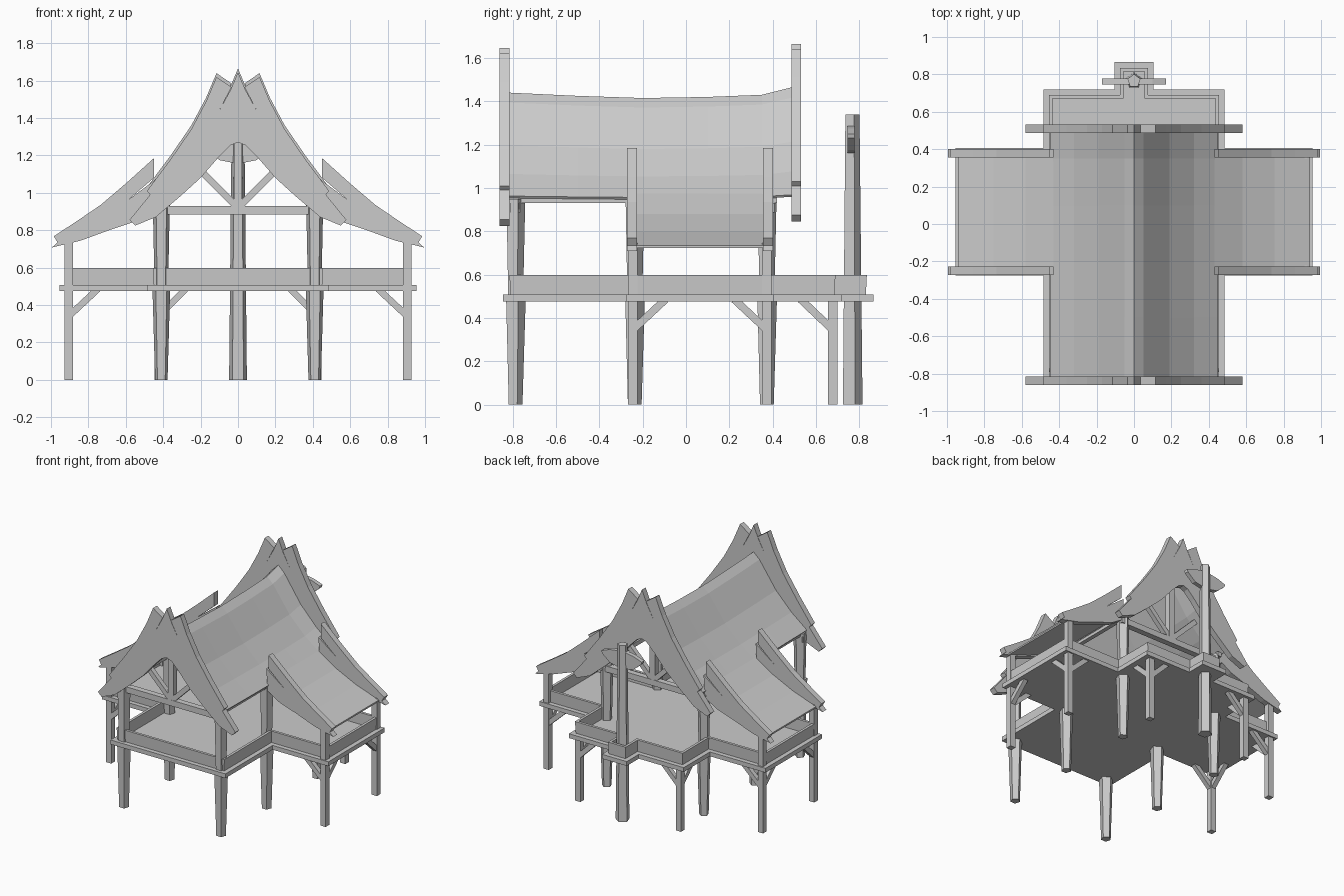
import bpy, bmesh, math
from mathutils import Vector

if "Cube" in bpy.data.objects:
    bpy.data.objects.remove(bpy.data.objects["Cube"])


def make(name, verts, faces):
    me = bpy.data.meshes.new(name)
    me.from_pydata([tuple(v) for v in verts], [], faces)
    bm = bmesh.new()
    bm.from_mesh(me)
    bmesh.ops.recalc_face_normals(bm, faces=bm.faces)
    bm.to_mesh(me)
    bm.free()
    ob = bpy.data.objects.new(name, me)
    bpy.context.collection.objects.link(ob)
    return ob


def prism(name, a, b, cap=True):
    """Join two matching closed loops."""
    n = len(a)
    faces = [(i, (i + 1) % n, n + (i + 1) % n, n + i) for i in range(n)]
    if cap:
        faces += [tuple(range(n)), tuple(range(n, 2 * n))]
    return make(name, list(a) + list(b), faces)


def plate(name, top, bottom, y0, y1, s=1, dz=0):
    """Curved board between an upper and lower edge in the xz plane."""
    n = len(top)
    v = [(s * x, y, z + dz) for y in (y0, y1) for edge in (top, bottom) for x, z in edge]
    f = []
    for i in range(n - 1):
        f += [(i, i + 1, n + i + 1, n + i), (2*n + i, 2*n + i + 1, 3*n + i + 1, 3*n + i),
              (i, i + 1, 2*n + i + 1, 2*n + i), (n + i, n + i + 1, 3*n + i + 1, 3*n + i)]
    f += [(0, n, 3*n, 2*n), (n - 1, 2*n - 1, 4*n - 1, 3*n - 1)]
    return make(name, v, f)


def bar(name, p, q, w):
    """Square bar from p to q."""
    p, q = Vector(p), Vector(q)
    d = (q - p).normalized()
    ref = Vector((0, 0, 1)) if abs(d.z) < 0.95 else Vector((0, 1, 0))
    u = d.cross(ref).normalized() * w / 2
    t = d.cross(u).normalized() * w / 2
    offs = [u + t, u - t, -u - t, -u + t]
    return prism(name, [p + o for o in offs], [q + o for o in offs])


def post(name, x, y, z0, z1, r0, r1):
    """Tapered five-sided post."""
    ring = lambda r, z: [(x + r * math.sin(math.tau * k / 5), y + r * math.cos(math.tau * k / 5), z)
                         for k in range(5)]
    return prism(name, ring(r0, z0), ring(r1, z1))


# Stepped floor outline
half = [(.485, -.845), (.485, -.275), (.955, -.275), (.955, .405),
        (.485, .405), (.485, .72), (.105, .72), (.105, .865)]
outline = half + [(-x, y) for x, y in reversed(half)]


def inset(d, z):
    out, n = [], len(outline)
    for i in range(n):
        p, c, q = (Vector(outline[k % n]) for k in (i - 1, i, i + 1))
        d1, d2 = (c - p).normalized(), (q - c).normalized()
        out.append((c.x - d * (d1.y + d2.y), c.y + d * (d1.x + d2.x), z))
    return out


prism("floor", inset(0, .475), inset(0, .508))
loops = [inset(.035, .5), inset(.03, .598), inset(.05, .598), inset(.05, .5)]
n = len(outline)
make("low_wall", sum(loops, []), [(k*n + i, k*n + (i + 1) % n, ((k + 1) % 4)*n + (i + 1) % n, ((k + 1) % 4)*n + i)
                                  for k in range(4) for i in range(n)])

# Profiles of the roofs and their gable boards (x, z)
main_roof = [(0, 1.43), (.05, 1.385), (.19, 1.19), (.32, 1.06), (.45, .96)]
wing_roof = [(.43, .975), (.58, .88), (.75, .80), (.94, .735)]
gable_top = [(0, 1.665), (.04, 1.57), (.1, 1.46), (.2, 1.31), (.32, 1.175), (.47, 1.01), (.58, .875)]
gable_low = [(0, 1.29), (.04, 1.275), (.1, 1.215), (.2, 1.1), (.31, 1.0), (.44, .89), (.55, .845)]
cap_top = [(.115, 1.64), (.17, 1.51), (.25, 1.36), (.36, 1.2), (.487, 1.03)]
cap_low = [(.035, 1.585), (.1, 1.46), (.2, 1.31), (.32, 1.175), (.457, .995)]
wing_cap_top = [(.45, 1.185), (.6, 1.05), (.735, .935), (.86, .85), (.985, .768)]
wing_cap_low = [(.45, 1.08), (.59, .96), (.72, .865), (.85, .795), (.965, .735)]
wing_low = [(.44, .91), (.54, .85), (.69, .80), (.84, .745), (.995, .708)]

# Sagging main roof
ys = [(-.82, .01), (-.5, -.005), (-.2, -.015), (.1, -.01), (.35, 0), (.49, .035)]
prof = [(-x, z) for x, z in reversed(main_roof[1:])] + main_roof
m = len(prof)
verts = [(x, y, z + dz * (1 - abs(x) / .6)) for y, dz in ys for x, z in prof]
roof = make("main_roof", verts, [(j*m + i, j*m + i + 1, (j + 1)*m + i + 1, (j + 1)*m + i)
                                 for j in range(len(ys) - 1) for i in range(m - 1)])
mod = roof.modifiers.new("thickness", 'SOLIDIFY')
mod.thickness = .012
mod.offset = -1

for s, side in ((-1, "left"), (1, "right")):
    # Gable boards at both ends, with outer caps
    for y0, y1, dz, end in ((-.86, -.815, -.02, "front"), (.487, .532, 0, "back")):
        plate(f"{end}_{side}_gable_board", gable_top, gable_low, y0, y1, s, dz)
        plate(f"{end}_{side}_gable_cap", cap_top, cap_low, y0, y1, s, dz)
    # Wing roof and its edge boards
    plate(f"{side}_wing_roof", wing_roof, [(x, z - .012) for x, z in wing_roof], -.25, .38, s)
    for y0, y1, end in ((-.272, -.226, "front"), (.356, .402, "back")):
        plate(f"{end}_{side}_wing_board", [(.43, 1.08)] + wing_cap_low[1:], wing_low, y0, y1, s)
        plate(f"{end}_{side}_wing_cap", wing_cap_top, wing_cap_low, y0, y1, s)
    # Tapered main posts
    for y in (-.79, -.24, .37):
        post(f"{side}_lower_post", s * .41, y, 0, .49, .035, .05)
        post(f"{side}_upper_post", s * .41, y, .5, .95, .038, .048)
    bar(f"{side}_eave_beam", (s * .42, -.815, .947), (s * .42, .42, .947), .032)
    # Wing corner posts and braces
    for y, t in ((-.245, 1), (.373, -1)):
        bar(f"{side}_wing_post", (s * .905, y, 0), (s * .905, y, .745), .044)
        bar(f"{side}_wing_brace", (s * .9, y, .345), (s * .75, y, .485), .035)
        bar(f"{side}_wing_brace", (s * .905, y, .345), (s * .905, y + t * .15, .485), .035)
    # Porch posts and braces
    bar(f"{side}_porch_post", (s * .425, .677, 0), (s * .425, .677, .49), .044)
    bar(f"{side}_porch_brace", (s * .42, .677, .345), (s * .28, .677, .485), .035)
    bar(f"{side}_porch_brace", (s * .425, .677, .345), (s * .425, .53, .485), .035)
    # Gable truss struts
    for y in (-.79, .385):
        bar(f"{side}_truss_strut", (s * .01, y, .93), (s * .22, y, 1.14), .036)

for y in (-.79, .385):
    bar("truss_beam", (-.45, y, .908), (.45, y, .908), .045)
    bar("king_post", (0, y, .91), (0, y, 1.38), .044)

# Tall sign pole with a crescent plaque
post("pole", 0, .765, 0, 1.34, .05, .036)
plate("plaque", [(-.17, 1.25), (-.1, 1.275), (0, 1.29), (.1, 1.275), (.17, 1.25)],
      [(-.165, 1.23), (-.1, 1.175), (0, 1.155), (.1, 1.175), (.165, 1.23)], .745, .777)
